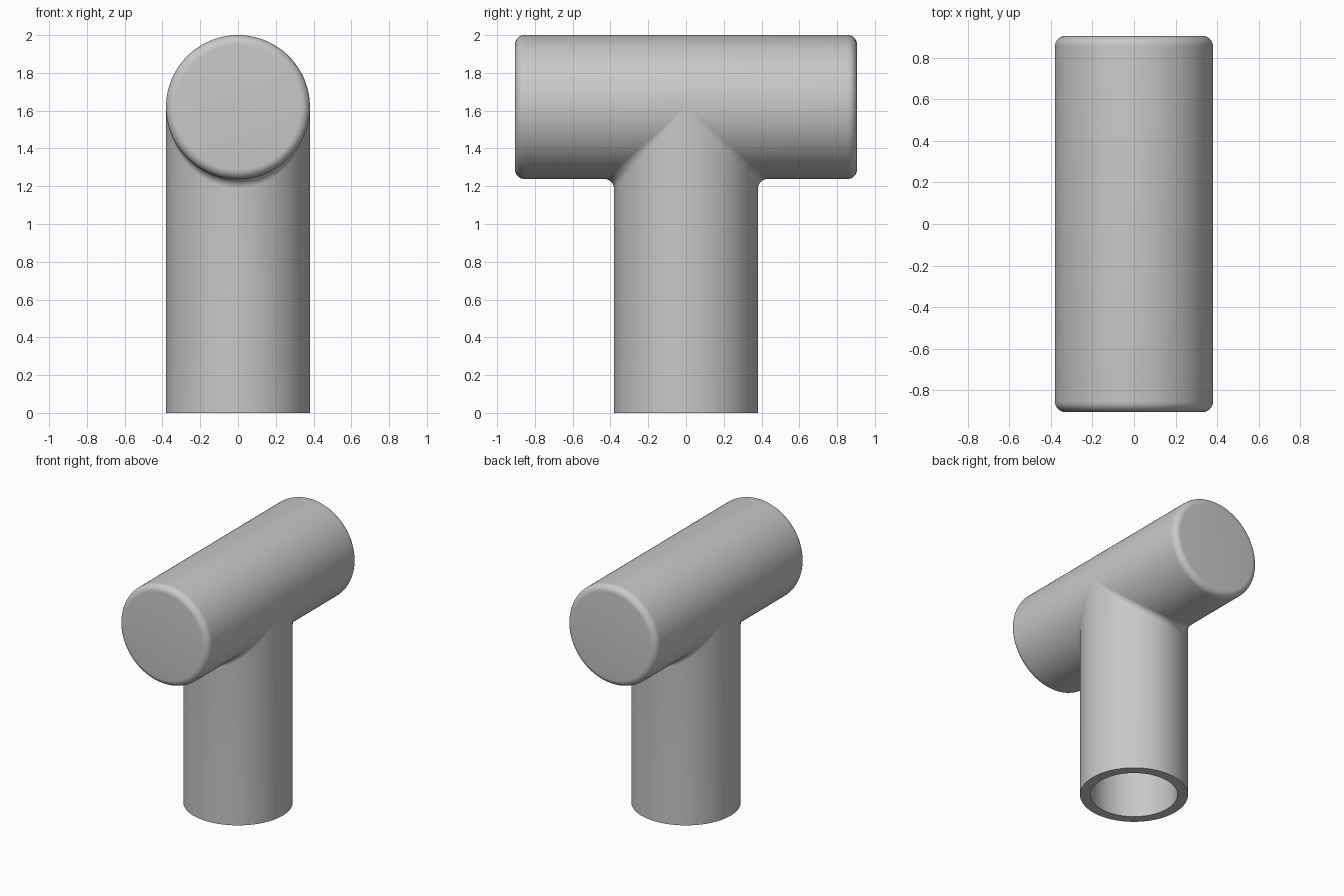
import bpy, bmesh
from math import sin, cos, pi, radians
from mathutils import Vector

old = bpy.data.objects.get("Cube")
if old:
    bpy.data.objects.remove(old)

R = 0.381         # outer radius of both cylinders
BORE = 0.307      # radius of the blind hole
BORE_TOP = 1.06
AXIS_Z = 2 - R    # height of the crossbar axis
HALF = 0.905      # half length of the crossbar
FILLET = 0.05
SIDES = 128
STEPS = 8

grey = bpy.data.materials.new("grey")
grey.use_nodes = True
colour = (0.58, 0.58, 0.58, 1)
grey.diffuse_color = colour
grey.node_tree.nodes["Principled BSDF"].inputs["Base Color"].default_value = colour


def loft(name, column):
    """Closed loft of the point columns returned for each angle."""
    bm = bmesh.new()
    cols = [[bm.verts.new(p) for p in column(2 * pi * i / SIDES)]
            for i in range(SIDES)]
    for i, a in enumerate(cols):
        b = cols[(i + 1) % SIDES]
        for j in range(len(a) - 1):
            bm.faces.new((a[j], b[j], b[j + 1], a[j + 1]))
    bmesh.ops.remove_doubles(bm, verts=bm.verts, dist=1e-5)
    bmesh.ops.recalc_face_normals(bm, faces=bm.faces)
    mesh = bpy.data.meshes.new(name)
    bm.to_mesh(mesh)
    bm.free()
    mesh.materials.append(grey)
    obj = bpy.data.objects.new(name, mesh)
    bpy.context.collection.objects.link(obj)
    bpy.ops.object.select_all(action='DESELECT')
    obj.select_set(True)
    bpy.context.view_layer.objects.active = obj
    bpy.ops.object.shade_smooth_by_angle(angle=radians(30))
    return obj


# Crossbar: solid cylinder along y with rounded rims
arc = [pi / 2 * k / STEPS for k in range(STEPS + 1)]
rim = [(R - FILLET + FILLET * sin(t), HALF - FILLET + FILLET * cos(t)) for t in arc]
bar_profile = ([(0, HALF)] + rim
               + [(r, -y) for r, y in reversed(rim)] + [(0, -HALF)])


def bar_column(a):
    return [Vector((r * cos(a), y, AXIS_Z + r * sin(a))) for r, y in bar_profile]


# Stem: bored cylinder whose top flows into the crossbar by a rolling-ball fillet
def stem_column(a):
    c, s = cos(a), sin(a)
    points = [Vector((r * c, r * s, z)) for r, z in
              ((0, BORE_TOP), (BORE, BORE_TOP), (BORE, 0), (R, 0))]
    if abs(s) < 1e-6:
        s = 0
    ball = Vector((c, s, -abs(s))) * (R + FILLET) + Vector((0, 0, AXIS_Z))
    to_stem = Vector((-c, -s, 0))
    to_bar = Vector((-c, 0, abs(s)))
    for k in range(STEPS + 1):
        points.append(ball + FILLET * to_stem.lerp(to_bar, k / STEPS).normalized())
    return points


loft("crossbar", bar_column)
loft("stem", stem_column)
